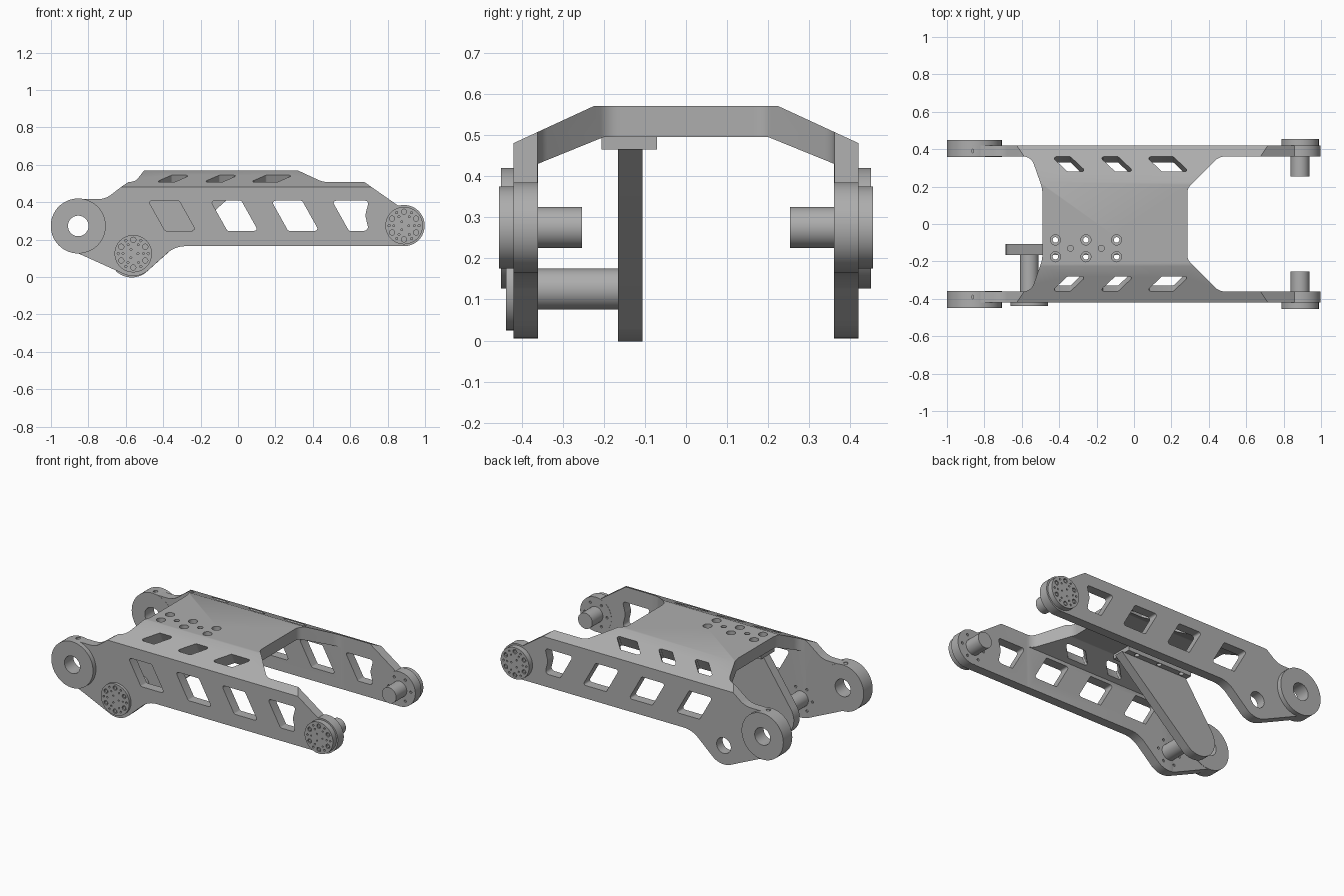
import bpy, bmesh, math
from mathutils import Matrix, Vector

cube = bpy.data.objects.get("Cube")
if cube:
    bpy.data.objects.remove(cube, do_unlink=True)

metal = bpy.data.materials.new("machined_grey")
metal.use_nodes = True
GREY = (0.42, 0.42, 0.42, 1)
metal.diffuse_color = GREY
metal.node_tree.nodes["Principled BSDF"].inputs["Base Color"].default_value = GREY

PLACE = {"x": lambda u, v, t: (t, u, v),
         "y": lambda u, v, t: (u, t, v),
         "z": lambda u, v, t: (u, v, t)}


def circle(cx, cy, r, n=48):
    return [(cx + r * math.cos(k * math.tau / n), cy + r * math.sin(k * math.tau / n))
            for k in range(n)]


def ring(cx, cy, spread, r, count, turn=0.0):
    """Loops of small circles spaced round a centre."""
    steps = [turn + k * math.tau / count for k in range(count)]
    return [circle(cx + spread * math.cos(a), cy + spread * math.sin(a), r, 16) for a in steps]


def rounded(corners, n=8):
    """Polygon whose corners (u, v, radius) are filleted."""
    out = []
    for i, (u, v, r) in enumerate(corners):
        p = Vector((u, v))
        if not r:
            out.append((u, v))
            continue
        a = (Vector(corners[i - 1][:2]) - p).normalized()
        b = (Vector(corners[(i + 1) % len(corners)][:2]) - p).normalized()
        half = a.angle(b) / 2
        centre = p + (a + b).normalized() * r / math.sin(half)
        start = p + a * r / math.tan(half) - centre
        end = p + b * r / math.tan(half) - centre
        sweep = start.angle_signed(end)
        for k in range(n + 1):
            d = start.copy()
            d.rotate(Matrix.Rotation(-sweep * k / n, 2))
            out.append(tuple(centre + d))
    return out


def prism(name, loops, axis, low, high, matrix=None, bevel=0):
    """Solid extruded from one or more closed outlines."""
    bm = bmesh.new()
    for loop in loops:
        ends = [[bm.verts.new(PLACE[axis](u, v, t)) for u, v in loop] for t in (low, high)]
        caps = [bm.faces.new(e) for e in ends]
        for k in range(len(loop)):
            j = (k + 1) % len(loop)
            bm.faces.new((ends[0][k], ends[0][j], ends[1][j], ends[1][k]))
    if bevel:
        rims = list({e for f in caps for e in f.edges})
        bmesh.ops.bevel(bm, geom=rims, offset=bevel, segments=2, profile=0.5, affect="EDGES")
    if matrix:
        bm.transform(matrix)
    bmesh.ops.recalc_face_normals(bm, faces=bm.faces[:])
    mesh = bpy.data.meshes.new(name)
    bm.to_mesh(mesh)
    bm.free()
    mesh.materials.append(metal)
    ob = bpy.data.objects.new(name, mesh)
    bpy.context.collection.objects.link(ob)
    return ob


def combine(ob, other, operation="DIFFERENCE"):
    mod = ob.modifiers.new("shape", "BOOLEAN")
    mod.operation, mod.object, mod.solver = operation, other, "EXACT"
    bpy.context.view_layer.update()
    graph = bpy.context.evaluated_depsgraph_get()
    mesh = bpy.data.meshes.new_from_object(ob.evaluated_get(graph))
    ob.modifiers.clear()
    ob.data = mesh
    bpy.data.objects.remove(other, do_unlink=True)


def cut(ob, loops, axis, low, high, matrix=None):
    combine(ob, prism("cutter", loops, axis, low, high, matrix))


BOSS, HUB, PIVOT = (-0.854, 0.273), (0.888, 0.275), (-0.56, 0.125)

# Frame: channel section trimmed by the side and plan outlines
half = [(0.36, -0.1), (0.42, -0.1), (0.42, 0.48), (0.225, 0.57)]
inner = [(0.2, 0.495), (0.36, 0.43)]
mirror = lambda pts: [(-y, z) for y, z in reversed(pts)]
frame = prism("frame", [half + mirror(half) + mirror(inner) + inner], "x", -1.2, 1.2)
side = rounded([(-0.5, 0.65, 0), (-0.58, 0.512, 0), (-0.62, 0.485, 0), (-0.71, 0.416, 0.12),
                (-0.86, 0.416, 0), (-0.86, 0.129, 0), (-0.538, -0.0165, 0.12),
                (-0.337, 0.165, 0.15), (0.89, 0.165, 0), (0.89, 0.377, 0),
                (0.863, 0.377, 0), (0.71, 0.484, 0), (0.67, 0.512, 0), (0.5, 0.65, 0)])
combine(frame, prism("side_trim", [side], "y", -1, 1), "INTERSECT")
plan = [(-0.49, 0.19, 0.15), (-0.55, 0.361, 0.06), (-1.3, 0.361, 0), (-1.3, 0.6, 0),
        (1.3, 0.6, 0), (1.3, 0.361, 0), (0.455, 0.361, 0.08), (0.285, 0.19, 0.06)]
plan += [(x, -y, r) for x, y, r in reversed(plan)]
combine(frame, prism("plan_trim", [rounded(plan)], "z", -1, 1), "INTERSECT")

# Rounded hub ends of the side plates
for s in (-1, 1):
    low, high = sorted((s * 0.36, s * 0.42))
    combine(frame, prism("plate_end", [circle(*HUB, 0.11, 64)], "y", low, high), "UNION")

# Slanted windows in the side plates
windows = [rounded([(x, 0.408, 0.012), (x + 0.165, 0.408, 0.012),
                    (x + 0.255, 0.247, 0.012), (x + 0.09, 0.247, 0.012)], 4)
           for x in (-0.48, -0.147, 0.178)]
windows.append(rounded([(0.503, 0.408, 0.012), (0.7, 0.408, 0.015), (0.68, 0.33, 0.06),
                        (0.7, 0.247, 0.02), (0.593, 0.247, 0.012)], 4))
cut(frame, windows, "y", -1, 1)

# Windows through the sloped shoulders
slots = [rounded([(x, 0.044, 0.01), (x + w, 0.044, 0.01), (x + w + 0.085, -0.044, 0.01),
                  (x + 0.085, -0.044, 0.01)], 4)
         for x, w in ((-0.44, 0.1), (-0.185, 0.1), (0.065, 0.145))]
tilt = Matrix.Translation((0, 0.32, 0.526)) @ Matrix.Rotation(-math.atan2(0.09, 0.195), 4, "X")
for s in (-1, 1):
    cut(frame, slots, "z", -0.12, 0.1, Matrix.Diagonal((1, s, 1, 1)) @ tilt)

# Bolt pattern in the deck
spots = [(x, y) for x in (-0.42, -0.257, -0.093) for y in (-0.085, -0.175)]
cut(frame, [circle(x, y, 0.027, 24) for x, y in spots], "z", 0.545, 0.7)
cut(frame, [circle(x, y, 0.015, 16) for x, y in spots], "z", 0.48, 0.56)
cut(frame, [circle(x, -0.13, 0.016, 16) for x in (-0.34, -0.175)], "z", 0.53, 0.7)

# Bores, and small screw holes round the shafts on the inner plate faces
cut(frame, [circle(*BOSS, 0.055)], "y", -1, 1)
cut(frame, [circle(*PIVOT, 0.05)], "y", 0.3, 0.5)
for s in (-1, 1):
    low, high = sorted((s * 0.34, s * 0.37))
    cut(frame, ring(*HUB, 0.078, 0.008, 6), "y", low, high)
cut(frame, ring(*PIVOT, 0.078, 0.008, 6), "y", -0.37, -0.34)


def drive(name, centre, s, face, tip):
    """Round flange with recessed bolts and an inward shaft."""
    x, z = centre
    low, high = sorted((s * 0.419, s * face))
    flange = prism(name + "_flange", [circle(x, z, 0.1, 64)], "y", low, high)
    low, high = sorted((s * (face - 0.01), s * (face + 0.02)))
    cut(flange, ring(x, z, 0.074, 0.014, 6, math.pi / 6), "y", low, high)
    small = ring(x, z, 0.08, 0.006, 6) + ring(x, z, 0.055, 0.005, 6) + ring(x, z, 0.025, 0.005, 3)
    cut(flange, small, "y", low, high)
    inset = sorted((s * (face - 0.008), s * (face - 0.002)))
    prism(name + "_bolts", ring(x, z, 0.074, 0.009, 6, math.pi / 6), "y", *inset)
    low, high = sorted((s * tip, s * 0.365))
    prism(name + "_shaft", [circle(x, z, 0.05)], "y", low, high, bevel=0.004)


for s, label in ((-1, "front"), (1, "back")):
    # Bored pivot boss with a set screw hole on top
    low, high = sorted((s * 0.3595, s * 0.45))
    boss = prism(label + "_boss", [circle(*BOSS, 0.147, 72)], "y", low, high,
                 bevel=0.005 if s > 0 else 0)
    cut(boss, [circle(*BOSS, 0.055)], "y", -1, 1)
    cut(boss, [circle(BOSS[0], s * 0.39, 0.014, 16)], "z", 0.39, 0.6)
    drive(label + "_hub", HUB, s, 0.455, 0.253)
drive("pivot", PIVOT, -1, 0.438, 0.16)

# Hanging strut and its mounting pad under the deck
strut = rounded([(-0.47, 0.466, 0), (-0.7275, 0.093, 0.121), (-0.565, -0.041, 0.1215),
                 (0.0, 0.466, 0)], 20)
prism("strut", [strut], "y", -0.165, -0.106)
pad = prism("strut_pad", [[(-0.48, -0.205), (-0.02, -0.205), (-0.02, -0.07), (-0.48, -0.07)]],
            "z", 0.465, 0.496)
cut(pad, [circle(x, y, 0.015, 16) for x, y in spots], "z", 0.4, 0.6)

# Smooth round walls, keep machined edges crisp
bpy.ops.object.select_all(action="DESELECT")
for ob in bpy.context.scene.objects:
    if ob.type == "MESH" and ob.data.materials and ob.data.materials[0] == metal:
        ob.select_set(True)
        bpy.context.view_layer.objects.active = ob
bpy.ops.object.shade_smooth_by_angle(angle=math.radians(30))
